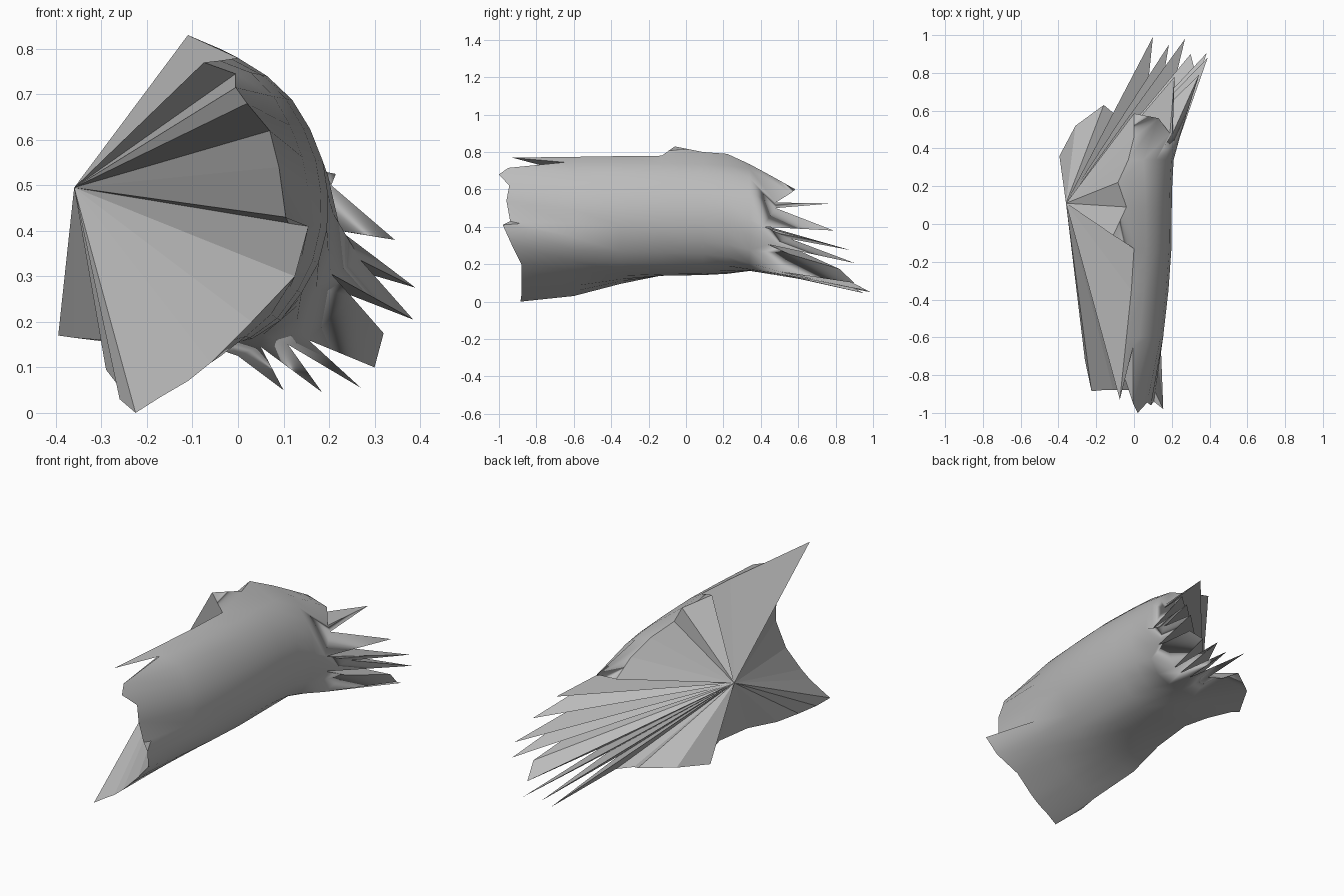
import bpy
from mathutils import Vector
from mathutils.geometry import interpolate_bezier

if "Cube" in bpy.data.objects:
    bpy.data.objects.remove(bpy.data.objects["Cube"], do_unlink=True)

COLUMNS = 15
APEX = Vector((-0.36, 0.11, 0.495))

grey = bpy.data.materials.new("plain grey")
grey.use_nodes = True
grey.diffuse_color = (0.5, 0.5, 0.5, 1)
shader = next(n for n in grey.node_tree.nodes if n.type == "BSDF_PRINCIPLED")
shader.inputs["Base Color"].default_value = (0.5, 0.5, 0.5, 1)
shader.inputs["Roughness"].default_value = 0.8


def resample(points, count):
    """Even spacing along a smooth curve through the points."""
    pts = [Vector(p).to_3d() for p in points]
    fine = [pts[0]]
    for i in range(len(pts) - 1):
        a, b = pts[i], pts[i + 1]
        before, after = pts[max(i - 1, 0)], pts[min(i + 2, len(pts) - 1)]
        fine += interpolate_bezier(a, a + (b - before) / 6, b - (after - a) / 6, b, 10)[1:]
    lengths = [0.0]
    for a, b in zip(fine, fine[1:]):
        lengths.append(lengths[-1] + (b - a).length)
    result, k = [], 0
    for i in range(count):
        target = lengths[-1] * i / (count - 1)
        while k < len(fine) - 2 and lengths[k + 1] < target:
            k += 1
        step = (target - lengths[k]) / (lengths[k + 1] - lengths[k])
        result.append(fine[k].lerp(fine[k + 1], step))
    return result


def make_object(name, verts, faces, smooth):
    mesh = bpy.data.meshes.new(name)
    mesh.from_pydata([tuple(v) for v in verts], [], faces)
    mesh.materials.append(grey)
    mesh.update()
    obj = bpy.data.objects.new(name, mesh)
    bpy.context.collection.objects.link(obj)
    for polygon in mesh.polygons:
        polygon.use_smooth = smooth
    return obj


# Curved cross-sections (x, z), from the top edge round to the bottom edge
front_profile = [(-0.04, 0.774), (0.04, 0.74), (0.1, 0.66), (0.145, 0.55), (0.155, 0.45),
                 (0.145, 0.36), (0.1, 0.25), (0.02, 0.17), (-0.1, 0.085), (-0.24, 0.03)]
middle_profile = [(0, 0.78), (0.09, 0.72), (0.15, 0.64), (0.19, 0.54), (0.198, 0.45),
                  (0.185, 0.35), (0.13, 0.25), (0.05, 0.17), (-0.1, 0.14), (-0.27, 0.14)]
back_profile = [(-0.03, 0.735), (0.07, 0.7), (0.15, 0.62), (0.195, 0.53), (0.21, 0.44),
                (0.2, 0.36), (0.16, 0.25), (0.09, 0.18), (-0.09, 0.165), (-0.36, 0.165)]
front_curve, middle_curve, back_curve = (
    resample(p, COLUMNS) for p in (front_profile, middle_profile, back_profile))


def section(y, start, end, blend, top=None, bottom=None):
    """Cross-section at y, with optional torn end points."""
    row = [a.lerp(b, blend) for a, b in zip(start, end)]
    row = [Vector((p.x, y, p.y)) for p in row]
    if top:
        row[0] = Vector((top[0], y, top[1]))
    if bottom:
        row[-1] = Vector((bottom[0], y, bottom[1]))
    return row


# Ragged front rim, top to bottom
front_rim = [(-0.075, -0.93, 0.77), (-0.005, -0.65, 0.745), (-0.005, -0.95, 0.715),
             (0.02, -1, 0.68), (0.07, -0.945, 0.62), (0.09, -0.96, 0.54),
             (0.105, -0.94, 0.43), (0.155, -0.98, 0.41), (0.125, -0.93, 0.3),
             (0.03, -0.88, 0.2), (-0.01, -0.88, 0.16), (-0.06, -0.88, 0.11),
             (-0.11, -0.88, 0.07), (-0.17, -0.88, 0.035), (-0.225, -0.885, 0)]

# Notches of the back rim, top to bottom
back_rim = [(0, 0.46, 0.67), (0.13, 0.56, 0.58), (0.19, 0.48, 0.53), (0.205, 0.48, 0.5),
            (0.225, 0.41, 0.4), (0.27, 0.56, 0.335), (0.205, 0.44, 0.305),
            (0.25, 0.55, 0.255), (0.155, 0.5, 0.16), (0.11, 0.5, 0.15), (0.05, 0.5, 0.145),
            (0, 0.585, 0.125), (-0.1, 0.58, 0.16), (-0.31, 0.52, 0.19), (-0.395, 0.36, 0.17)]

rows = [
    [Vector(p) for p in front_rim],
    section(-0.6, front_curve, middle_curve, 0),
    section(-0.35, front_curve, middle_curve, 0.65, bottom=(-0.29, 0.095)),
    section(-0.13, front_curve, middle_curve, 1),
    section(0.09, middle_curve, back_curve, 0.15, (-0.04, 0.8), (-0.26, 0.155)),
    section(0.22, middle_curve, back_curve, 0.4, (-0.085, 0.79), (-0.3, 0.16)),
    section(0.34, middle_curve, back_curve, 1),
    [Vector(p) for p in back_rim],
]
last = len(rows) - 1

# Torn points sticking out of the back rim, keyed by the notch before them
back_tips = {
    0: [(0, 0.585, 0.6)],
    2: [(0.215, 0.78, 0.525)],
    3: [(0.345, 0.79, 0.38)],
    4: [(0.39, 0.88, 0.275)],
    5: [(0.385, 0.905, 0.205)],
    7: [(0.32, 0.82, 0.175), (0.3, 0.9, 0.1)],
    8: [(0.27, 0.98, 0.055)],
    9: [(0.185, 0.95, 0.045)],
    10: [(0.1, 0.99, 0.05)],
    12: [(-0.16, 0.63, 0.19)],
}
top_tips = {3: [(-0.11, -0.06, 0.83)]}
bottom_tips = {0: [(-0.26, -0.72, 0.03)]}

# Outer shell: grid of rows
verts = [p for row in rows for p in row]
faces = []
for r in range(last):
    for c in range(COLUMNS - 1):
        a = r * COLUMNS + c
        b = a + COLUMNS
        faces.append((a, a + 1, b + 1, b))


def rim_chain(indices, tips):
    """Follow one edge of the grid, adding its torn points as faces."""
    chain = [indices[0]]
    for i, (a, b) in enumerate(zip(indices, indices[1:])):
        new = list(range(len(verts), len(verts) + len(tips.get(i, []))))
        verts.extend(Vector(p) for p in tips.get(i, []))
        if new:
            faces.append((a, *new, b))
        chain += new + [b]
    return chain


front_edge = rim_chain(list(range(COLUMNS)), {})
back_edge = rim_chain([last * COLUMNS + c for c in range(COLUMNS)], back_tips)
top_edge = rim_chain([r * COLUMNS for r in range(last + 1)], top_tips)
bottom_edge = rim_chain([r * COLUMNS + COLUMNS - 1 for r in range(last + 1)], bottom_tips)

shell = make_object("curved_outer_shell", verts, faces, True)

# Inner fan: every rim edge joins one shared point
loop = front_edge + bottom_edge[1:] + back_edge[::-1][1:] + top_edge[::-1][1:-1]
fan_verts = [verts[i] for i in loop] + [APEX]
count = len(loop)
fan_faces = [(i, (i + 1) % count, count) for i in range(count)]
make_object("inner_fan", fan_verts, fan_faces, False)

# Keep facing directions consistent: shell outwards, fan towards the open side
for obj in bpy.context.collection.objects:
    if obj.name == "curved_outer_shell":
        middle = [p for p in obj.data.polygons if abs(p.center.y) < 0.3 and p.center.x > 0.15]
        if sum(p.normal.x for p in middle) < 0:
            obj.data.flip_normals()
    elif obj.name == "inner_fan":
        if sum(p.normal.x * p.area for p in obj.data.polygons) > 0:
            obj.data.flip_normals()
